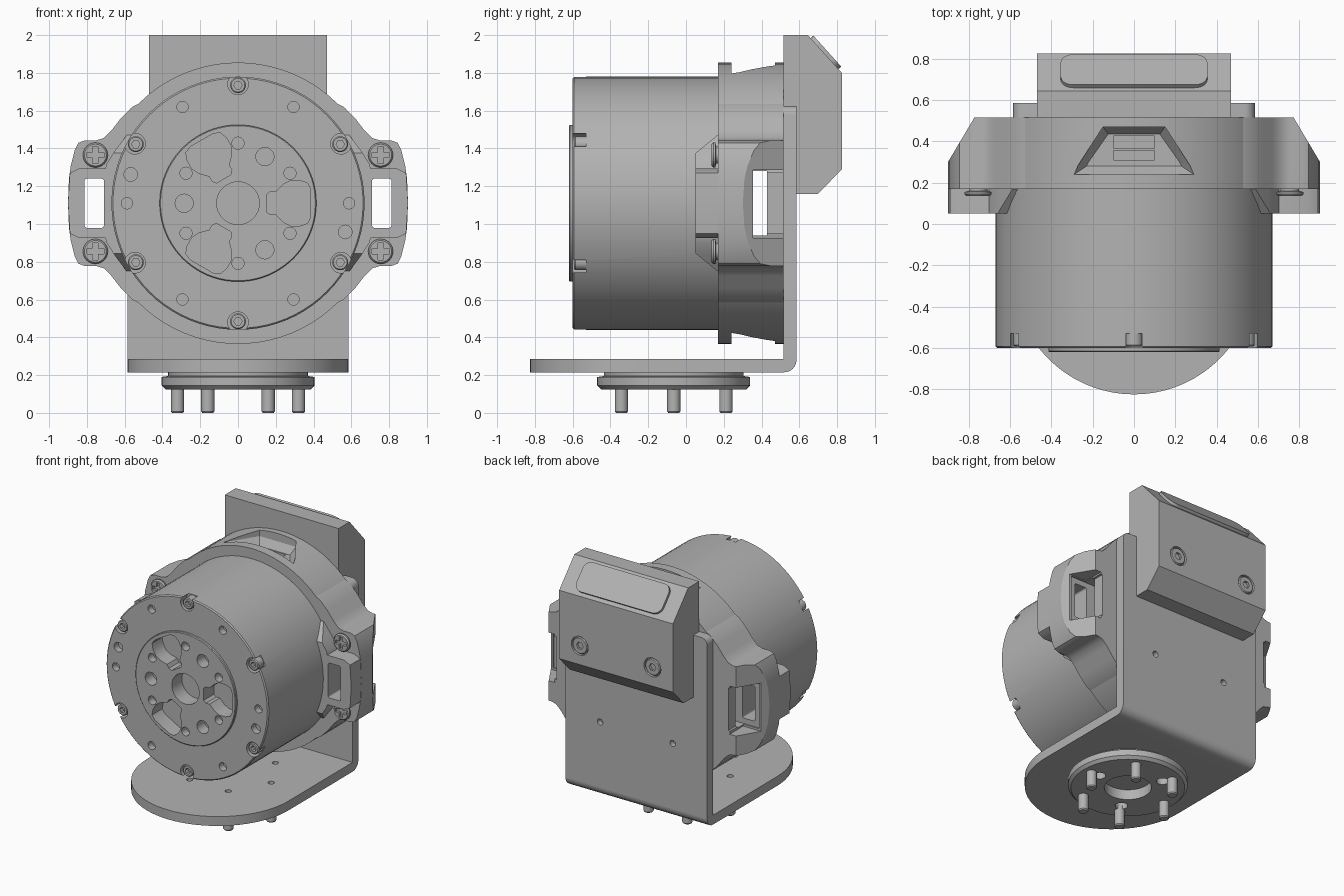
import bpy, bmesh, math
from mathutils import Matrix, Vector

cube = bpy.data.objects.get("Cube")
if cube:
    bpy.data.objects.remove(cube)

grey = bpy.data.materials.new("plain_grey")
grey.use_nodes = True
grey.diffuse_color = (0.45, 0.45, 0.45, 1)
grey.node_tree.nodes["Principled BSDF"].inputs["Base Color"].default_value = (0.45, 0.45, 0.45, 1)

AXIS = 1.11   # height of the motor axis
MAP = {"x": lambda u, v, t: (t, u, v),
       "y": lambda u, v, t: (u, t, v),
       "z": lambda u, v, t: (u, v, t)}


def circle(u, v, r, n=20):
    return [(u + r * math.cos(2 * math.pi * i / n), v + r * math.sin(2 * math.pi * i / n)) for i in range(n)]


def rect(u0, v0, u1, v1):
    return [(u0, v0), (u1, v0), (u1, v1), (u0, v1)]


def rounded(u0, v0, u1, v1, r, n=6):
    pts = []
    for k, (cu, cv) in enumerate([(u1 - r, v1 - r), (u0 + r, v1 - r), (u0 + r, v0 + r), (u1 - r, v0 + r)]):
        for i in range(n + 1):
            a = math.pi / 2 * (k + i / n)
            pts.append((cu + r * math.cos(a), cv + r * math.sin(a)))
    return pts


def polar(r, deg, u=0, v=0):
    a = math.radians(deg)
    return u + r * math.cos(a), v + r * math.sin(a)


def loft(bm, axis, rings):
    """Closed solid through a list of (outline, position along axis)."""
    loops = [[bm.verts.new(MAP[axis](u, v, t)) for u, v in pts] for pts, t in rings]
    n = len(loops[0])
    faces = [bm.faces.new(loops[0]), bm.faces.new(loops[-1])]
    for a, b in zip(loops, loops[1:]):
        faces += [bm.faces.new((a[i], a[(i + 1) % n], b[(i + 1) % n], b[i])) for i in range(n)]
    bmesh.ops.recalc_face_normals(bm, faces=faces)


def prism(bm, axis, pts, a, b):
    loft(bm, axis, [(pts, a), (pts, b)])


def turned(bm, axis, u, v, profile, n=64):
    loft(bm, axis, [(circle(u, v, r, n), t) for r, t in profile])


def trim(bm, point, normal):
    geom = bm.verts[:] + bm.edges[:] + bm.faces[:]
    cut = bmesh.ops.bisect_plane(bm, geom=geom, plane_co=point, plane_no=normal, clear_outer=True)
    edges = [e for e in cut["geom_cut"] if isinstance(e, bmesh.types.BMEdge)]
    bmesh.ops.holes_fill(bm, edges=edges, sides=0)


def raw(name, bm):
    me = bpy.data.meshes.new(name)
    bm.to_mesh(me)
    bm.free()
    ob = bpy.data.objects.new(name, me)
    bpy.context.collection.objects.link(ob)
    return ob


def finish(name, bm, cutters=(), angle=30):
    ob = raw(name, bm)
    helpers = []
    for cut in cutters:
        h = raw("cutter", cut)
        h.hide_render = True
        mod = ob.modifiers.new("cut", "BOOLEAN")
        mod.object, mod.solver = h, "EXACT"
        helpers.append(h)
    if helpers:
        bpy.context.view_layer.update()
        me = bpy.data.meshes.new_from_object(ob.evaluated_get(bpy.context.evaluated_depsgraph_get()))
        ob.modifiers.clear()
        ob.data = me
        for h in helpers:
            bpy.data.objects.remove(h)
    ob.data.materials.clear()
    ob.data.materials.append(grey)
    bpy.ops.object.select_all(action="DESELECT")
    ob.select_set(True)
    bpy.context.view_layer.objects.active = ob
    bpy.ops.object.shade_smooth_by_angle(angle=math.radians(angle))
    return ob


# motor body with raised output disc, bolt holes and edge notches
bm, cut = bmesh.new(), bmesh.new()
turned(bm, "y", 0, AXIS, [(0.41, -0.62), (0.415, -0.615), (0.415, -0.6), (0.662, -0.6), (0.67, -0.592), (0.67, 0.2)], 80)
prism(cut, "y", circle(0, AXIS, 0.113, 32), -0.7, -0.5)
for k in range(6):
    prism(cut, "y", circle(*polar(0.63, 30 + 60 * k, 0, AXIS), 0.055), -0.7, -0.53)
    prism(cut, "y", circle(*polar(0.588, 60 * k, 0, AXIS), 0.03), -0.7, -0.55)
    prism(cut, "y", circle(*polar(0.318, 30 + 60 * k, 0, AXIS), 0.032), -0.7, -0.56)
for deg in (165, 345):
    prism(cut, "y", circle(*polar(0.588, deg, 0, AXIS), 0.036), -0.7, -0.55)
lobe = [(0.15, -0.045), (0.17, -0.06), (0.2, -0.06), (0.24, -0.1), (0.28, -0.12), (0.33, -0.12), (0.37, -0.105), (0.385, -0.07)]
lobe += [(u, -v) for u, v in reversed(lobe)]
for k in range(3):
    prism(cut, "y", circle(*polar(0.285, 60 + 120 * k, 0, AXIS), 0.048), -0.7, -0.53)
    a = math.radians(120 * k)
    prism(cut, "y", [(u * math.cos(a) - v * math.sin(a), AXIS + u * math.sin(a) + v * math.cos(a)) for u, v in lobe], -0.7, -0.5)
finish("motor_body", bm, [cut])

# socket screws in the body notches
bm, cut = bmesh.new(), bmesh.new()
for k in range(6):
    u, v = polar(0.625, 30 + 60 * k, 0, AXIS)
    turned(bm, "y", u, v, [(0.036, -0.592), (0.042, -0.586), (0.042, -0.52)], 20)
    prism(cut, "y", circle(u, v, 0.022, 6), -0.7, -0.56)
finish("body_screws", bm, [cut])

# rear housing ring with top and bottom pockets and a side tunnel
bm = bmesh.new()
turned(bm, "y", 0, AXIS, [(0.745, 0.17), (0.745, 0.515)], 80)
pockets, slots, tunnel, windows = (bmesh.new() for _ in range(4))
outer = [(-0.29, 0.24), (0.29, 0.24), (0.27, 0.285), (0.15, 0.47), (-0.15, 0.47), (-0.27, 0.285)]
inner = [(-0.23, 0.28), (0.23, 0.28), (0.22, 0.3), (0.125, 0.435), (-0.125, 0.435), (-0.22, 0.3)]
for s in (1, -1):
    loft(pockets, "z", [(inner, AXIS + s * 0.63), (outer, AXIS + s * 0.685), (outer, AXIS + s * 0.8)])
    prism(slots, "z", rect(-0.1, 0.31, 0.1, 0.355), AXIS + s * 0.58, AXIS + s * 0.66)
    prism(slots, "z", rect(-0.1, 0.365, 0.1, 0.425), AXIS + s * 0.58, AXIS + s * 0.66)
    prism(windows, "z", rect(s * 0.71, 0.1, s * 0.9, 0.6), 0.95, 1.27)
prism(tunnel, "x", rect(0.345, 0.94, 0.43, 1.28), -1, 1)
finish("rear_housing", bm, [pockets, slots, windows, tunnel])

# side ears: lug, handle bar, hugging pad and cross screws
half = [(0.9, 0), (0.895, 0.13), (0.885, 0.2), (0.865, 0.28), (0.845, 0.32), (0.81, 0.333),
        (0.75, 0.333), (0.71, 0.345), (0.67, 0.385), (0.62, 0.45), (0.56, 0.51), (0.5, 0.54)]
outline = [(u, AXIS - v) for u, v in reversed(half)] + [(u, AXIS + v) for u, v in half[1:]]
pad = [(0.5, 0.36), (0.59, 0.36), (0.65, 0.28), (0.695, 0.21), (0.71, 0.16)]
pad_outline = [(u, AXIS + v) for u, v in pad] + [(u, AXIS - v) for u, v in reversed(pad)]
for s, side in ((1, "left"), (-1, "right")):
    flip = lambda pts: [(s * u, v) for u, v in pts]
    lug, opening, rear, core = (bmesh.new() for _ in range(4))
    prism(lug, "y", flip(outline), 0.17, 0.515)
    trim(lug, (s * 0.865, 0.36, AXIS), Vector((s * 0.86, 0.51, 0)))
    prism(opening, "y", flip(rounded(0.71, 0.98, 0.812, 1.24, 0.012)), -0.1, 0.7)
    prism(rear, "z", [(s * 0.71, 0.355), (s, 0.355), (s, 0.7), (s * 0.71, 0.7)], 0.925, 1.285)
    prism(core, "x", rect(0.345, 0.94, 0.43, 1.28), s * 0.3, s * 0.85)
    finish(side + "_ear", lug, [opening, rear, core])

    bar, hole = bmesh.new(), bmesh.new()
    prism(bar, "y", flip([(0.62, 0.925), (0.84, 0.925), (0.89, 0.95), (0.9, AXIS), (0.89, 1.27), (0.84, 1.295), (0.62, 1.295)]), 0.05, 0.175)
    prism(hole, "y", flip(rounded(0.71, 0.98, 0.812, 1.24, 0.012)), 0, 0.3)
    finish(side + "_handle", bar, [hole])

    grip = bmesh.new()
    prism(grip, "y", flip(pad_outline), 0.05, 0.175)
    for t in (1, -1):
        trim(grip, (0, 0.05, AXIS + t * 0.265), Vector((0, -0.09, t * 0.11)))
    finish(side + "_pad", grip)

    heads, cross_a, cross_b = bmesh.new(), bmesh.new(), bmesh.new()
    for z in (AXIS - 0.255, AXIS + 0.255):
        u = s * 0.755
        turned(heads, "y", u, z, [(0.058, 0.135), (0.066, 0.145), (0.066, 0.155), (0.045, 0.16), (0.045, 0.18)], 24)
        prism(cross_a, "y", rect(u - 0.045, z - 0.014, u + 0.045, z + 0.014), 0.1, 0.155)
        prism(cross_b, "y", rect(u - 0.014, z - 0.045, u + 0.014, z + 0.045), 0.1, 0.155)
    finish(side + "_ear_screws", heads, [cross_a, cross_b])

# bracket: upright plate, bend and rounded foot
bm, cut = bmesh.new(), bmesh.new()
plate = [(-0.585, 0.28), (0.585, 0.28)] + [polar(0.05, 15 * i, 0.535, 1.575) for i in range(7)]
plate += [polar(0.05, 90 + 15 * i, -0.535, 1.575) for i in range(7)]
prism(bm, "y", plate, 0.515, 0.585)
for x in (-0.3, 0.3):
    prism(cut, "y", circle(x, 0.77, 0.023, 16), 0.545, 0.7)
finish("bracket_upright", bm, [cut])
bm = bmesh.new()
bend = [(0.4, 0.285), (0.4, 0.215)] + [polar(0.065, -90 + 15 * i, 0.52, 0.28) for i in range(7)] + [(0.585, 0.285)]
prism(bm, "x", bend, -0.585, 0.585)
finish("bracket_bend", bm)
bm, cut = bmesh.new(), bmesh.new()
foot = [(0.585, 0.4), (-0.585, 0.4)] + [polar(0.585, 180 + 5 * i, 0, -0.24) for i in range(37)]
prism(bm, "z", foot, 0.215, 0.285)
for k in range(6):
    prism(cut, "z", circle(*polar(0.32, 60 * k, 0, -0.065), 0.022, 16), 0.24, 0.4)
finish("bracket_foot", bm, [cut])

# mounting flange and pins below the foot
bm, cut = bmesh.new(), bmesh.new()
turned(bm, "z", 0, -0.065, [(0.385, 0.125), (0.405, 0.145), (0.405, 0.19), (0.37, 0.195), (0.37, 0.216)])
prism(cut, "z", circle(0, -0.065, 0.16, 40), 0, 0.2)
for k in range(3):
    prism(cut, "z", circle(*polar(0.25, 120 * k, 0, -0.065), 0.042), 0, 0.19)
finish("mounting_flange", bm, [cut])
bm = bmesh.new()
for k in range(6):
    turned(bm, "z", *polar(0.32, 60 * k, 0, -0.065), [(0.029, 0), (0.035, 0.008), (0.035, 0.15)], 20)
finish("flange_pins", bm)

# rear cover with screws and a sloped button panel
bm, cut = bmesh.new(), bmesh.new()
cover = [(0.515, 2), (0.645, 2), (0.825, 1.8), (0.825, 1.29), (0.7, 1.16), (0.58, 1.16), (0.58, 1.62), (0.515, 1.62)]
prism(bm, "x", cover, -0.47, 0.47)
for x in (-0.3, 0.3):
    prism(cut, "y", circle(x, 1.43, 0.07, 28), 0.805, 0.9)
finish("rear_cover", bm, [cut])
bm, cut = bmesh.new(), bmesh.new()
for x in (-0.3, 0.3):
    turned(bm, "y", x, 1.43, [(0.062, 0.79), (0.062, 0.818), (0.056, 0.824)], 28)
    prism(cut, "y", circle(x, 1.43, 0.028, 6), 0.807, 0.9)
finish("cover_screws", bm, [cut])
bm = bmesh.new()
prism(bm, "z", rounded(-0.355, -0.11, 0.355, 0.11, 0.06), -0.02, 0.02)
bm.transform(Matrix.Translation((0, 0.733, 1.902)) @ Matrix.Rotation(math.atan2(-0.2, 0.18), 4, "X"))
finish("button_panel", bm)
